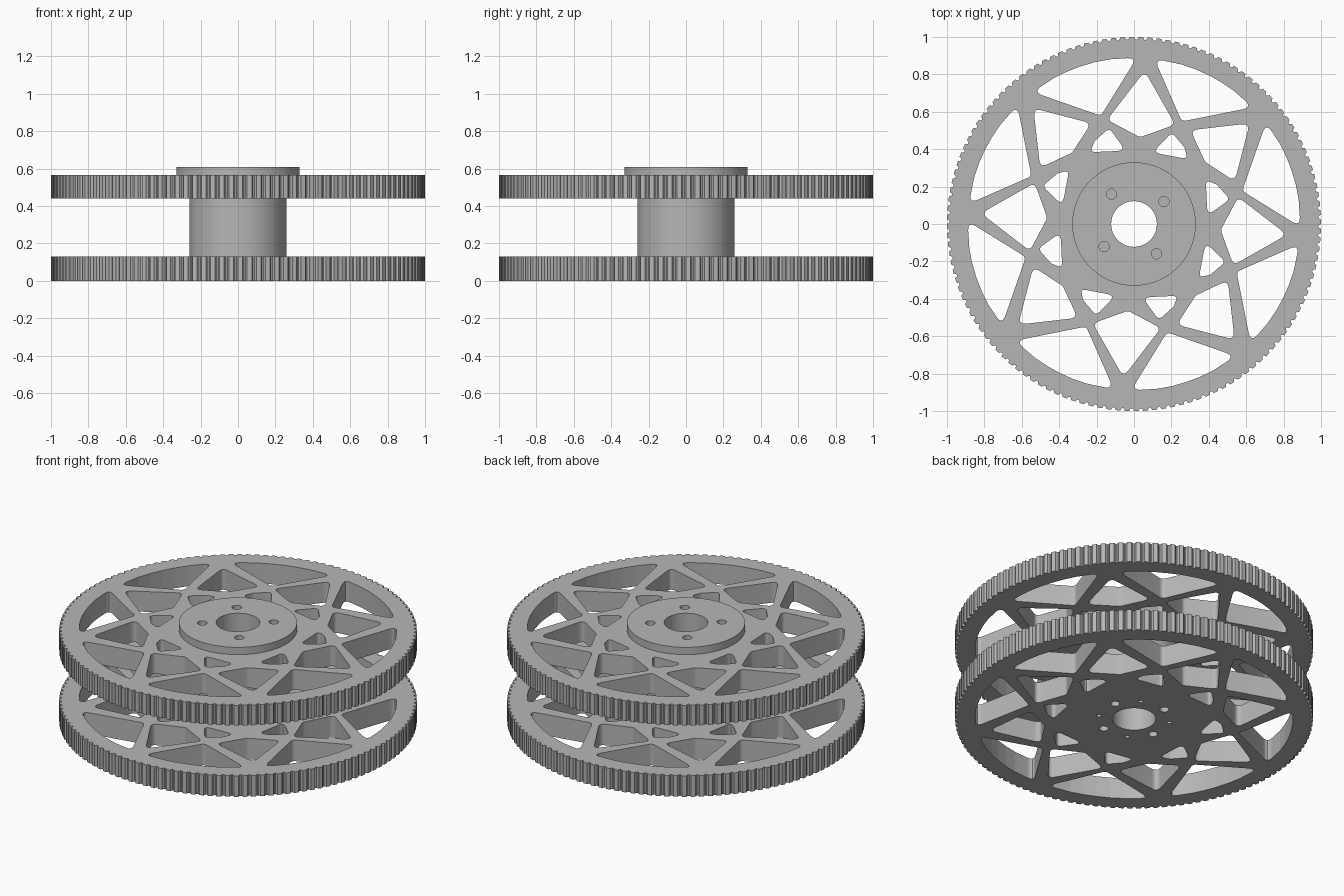
import bpy, bmesh, math
from mathutils import Vector

cube = bpy.data.objects.get("Cube")
if cube:
    bpy.data.objects.remove(cube, do_unlink=True)

grey = bpy.data.materials.new("light_grey")
grey.use_nodes = True
grey.diffuse_color = (0.47, 0.47, 0.47, 1)
grey.node_tree.nodes["Principled BSDF"].inputs["Base Color"].default_value = grey.diffuse_color


def polar(r, deg):
    a = math.radians(deg)
    return Vector((r * math.cos(a), r * math.sin(a)))


def circle(r, at=(0, 0), n=32):
    return [Vector(at) + polar(r, 360 * i / n) for i in range(n)]


def fillet(pts, radius, steps=6):
    """Round every corner of a closed outline."""
    out = []
    for i, p in enumerate(pts):
        a, b = pts[i - 1] - p, pts[(i + 1) % len(pts)] - p
        half = max(a.angle(b) / 2, 0.05)
        t = min(radius / math.tan(half), 0.48 * a.length, 0.48 * b.length)
        if t < 0.001:
            out.append(p)
            continue
        start, end = p + a.normalized() * t, p + b.normalized() * t
        for k in range(steps + 1):
            u = k / steps
            out.append(start * (1 - u) ** 2 + p * 2 * u * (1 - u) + end * u * u)
    return out


def opening(shape, axis, side, radius):
    """Rounded cut-out from (radius, angle) corners about an axis."""
    return fillet([polar(r, axis + side * a) for r, a in shape], radius)


def plate(name, outlines, z0, z1):
    """Extrude a filled outline; inner outlines become holes."""
    curve = bpy.data.curves.new(name + "_profile", "CURVE")
    curve.dimensions = "2D"
    curve.fill_mode = "BOTH"
    curve.extrude = (z1 - z0) / 2
    for pts in outlines:
        spline = curve.splines.new("POLY")
        spline.points.add(len(pts) - 1)
        for point, p in zip(spline.points, pts):
            point.co = (p.x, p.y, 0, 1)
        spline.use_cyclic_u = True
    helper = bpy.data.objects.new(name + "_profile", curve)
    bpy.context.collection.objects.link(helper)
    bpy.context.view_layer.update()
    dg = bpy.context.evaluated_depsgraph_get()
    mesh = bpy.data.meshes.new_from_object(helper.evaluated_get(dg))
    bpy.data.objects.remove(helper, do_unlink=True)
    bm = bmesh.new()
    bm.from_mesh(mesh)
    bmesh.ops.remove_doubles(bm, verts=bm.verts, dist=0.00005)
    bmesh.ops.translate(bm, verts=bm.verts, vec=(0, 0, (z0 + z1) / 2))
    bmesh.ops.recalc_face_normals(bm, faces=bm.faces)
    bm.to_mesh(mesh)
    bm.free()
    mesh.name = name
    mesh.materials.clear()
    mesh.materials.append(grey)
    obj = bpy.data.objects.new(name, mesh)
    bpy.context.collection.objects.link(obj)
    bpy.ops.object.select_all(action="DESELECT")
    obj.select_set(True)
    bpy.context.view_layer.objects.active = obj
    bpy.ops.object.shade_smooth_by_angle(angle=math.radians(30))
    return obj


# Toothed rim outline with small round grooves
TEETH = 128
rim = []
for i in range(TEETH):
    for f, depth in ((0, 0), (0.25, 0), (0.5, 0), (0.58, 0.009), (0.68, 0.014),
                     (0.82, 0.014), (0.92, 0.009)):
        rim.append(polar(1 - depth, 360 * (i + f) / TEETH))

# Spoke openings: rim windows, kites and small triangles
AXIS = 86
window = [(0.89, -19.5), (0.89, -10), (0.89, -5), (0.89, 0), (0.89, 5),
          (0.89, 10), (0.89, 19), (0.605, -1.5)]
long_kite = [(0.82, 0), (0.575, 18.5), (0.465, 0), (0.575, -18.5)]
short_kite = [(0.82, 0), (0.585, 18), (0.505, 0), (0.585, -18)]
triangle = [(0.53, -4), (0.395, -12), (0.45, 13), (0.49, 7)]
cuts = []
for i in range(8):
    side = 1 if i % 2 == 0 else -1
    web = AXIS + 22.5 + 45 * i
    cuts.append(opening(window, web, side, 0.028))
    cuts.append(opening(triangle, web, side, 0.025))
    cuts.append(opening(long_kite if i % 2 == 0 else short_kite, AXIS + 45 * i, 1, 0.03))

# Bore and bolt holes
bore = circle(0.122, n=64)


def bolts(radius, start):
    return [circle(radius, polar(0.2, start + 90 * i), 24) for i in range(4)]


top_bolts = bolts(0.027, 127)
base_bolts = bolts(0.026, 108) + bolts(0.013, 151)

# Two toothed wheels, the drum between them and the top flange
plate("lower_wheel", [rim, bore] + cuts + base_bolts, 0, 0.13)
plate("hub_drum", [circle(0.26, n=96), bore], 0.13, 0.44)
plate("upper_wheel", [rim, bore] + cuts + top_bolts, 0.44, 0.565)
plate("top_flange", [circle(0.33, n=96), bore] + top_bolts, 0.565, 0.61)
